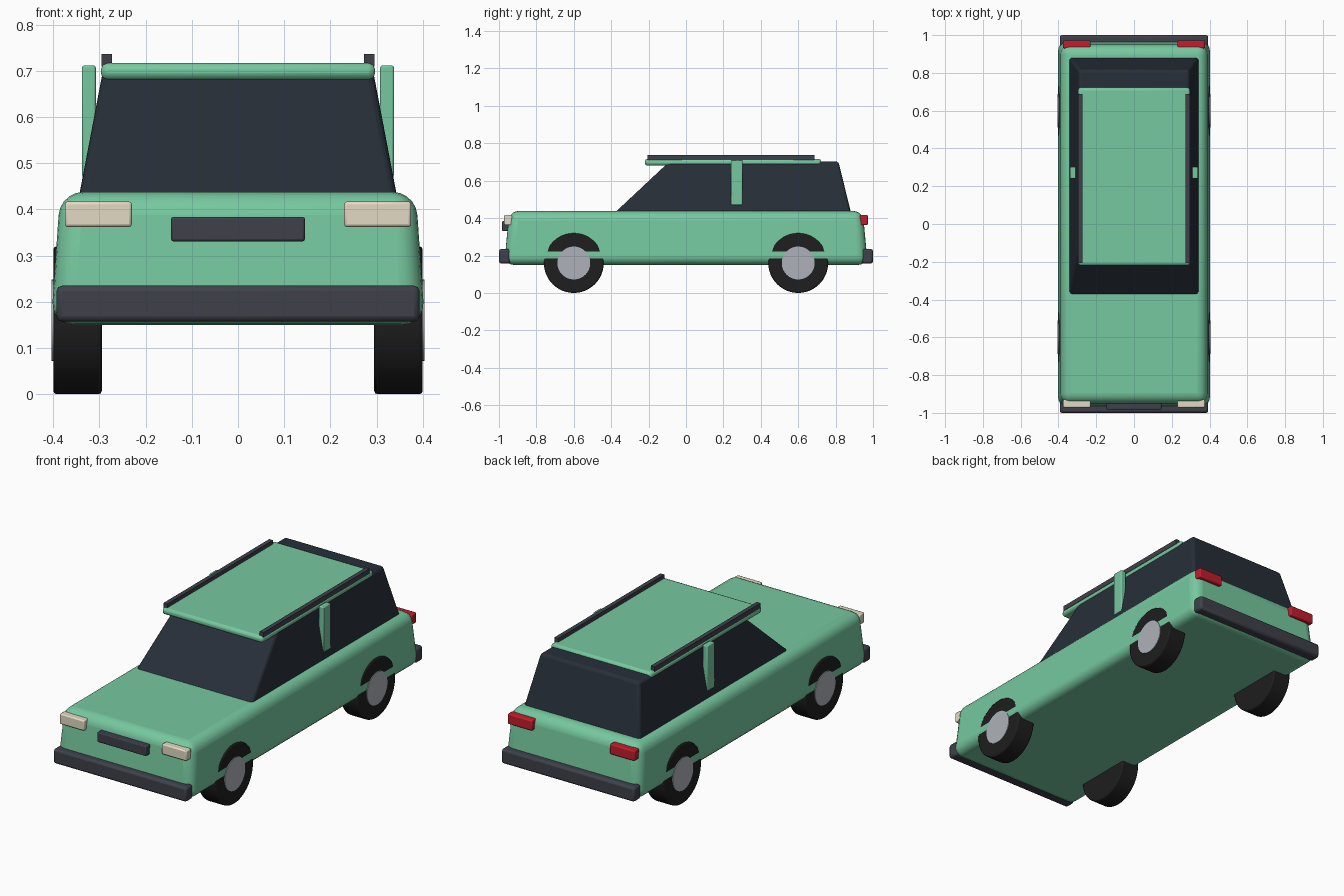
import bpy, bmesh, math

if "Cube" in bpy.data.objects:
    bpy.data.objects.remove(bpy.data.objects["Cube"])


def material(name, color):
    m = bpy.data.materials.new(name)
    m.diffuse_color = (*color, 1)
    m.use_nodes = True
    m.node_tree.nodes["Principled BSDF"].inputs["Base Color"].default_value = m.diffuse_color
    return m


GREEN = material("green_paint", (0.18, 0.58, 0.35))
GLASS = material("dark_glass", (0.02, 0.028, 0.04))
TRIM = material("grey_trim", (0.05, 0.053, 0.068))
RUBBER = material("rubber", (0.013, 0.013, 0.014))
METAL = material("hub_metal", (0.42, 0.44, 0.48))
CREAM = material("cream_lamp", (0.77, 0.70, 0.55))
RED = material("red_lamp", (0.55, 0.012, 0.025))


def finish(obj, mat, bevel, segments):
    obj.data.materials.append(mat)
    if bevel:
        mod = obj.modifiers.new("rounding", "BEVEL")
        mod.width, mod.segments = bevel, segments
        mod.limit_method = "ANGLE"
        mod.angle_limit = math.radians(40)
    bpy.ops.object.select_all(action="DESELECT")
    obj.select_set(True)
    bpy.context.view_layer.objects.active = obj
    bpy.ops.object.shade_smooth_by_angle(angle=math.radians(35))
    return obj


def frustum(name, low, high, z, mat, bevel=0.0, segments=2):
    """Tapered box: low/high are (x0, x1, y0, y1) rectangles at heights z."""
    bm = bmesh.new()
    rings = []
    for (x0, x1, y0, y1), h in zip((low, high), z):
        rings.append([bm.verts.new((x, y, h)) for x, y in
                      ((x0, y0), (x1, y0), (x1, y1), (x0, y1))])
    bm.faces.new(rings[0][::-1])
    bm.faces.new(rings[1])
    for i in range(4):
        j = (i + 1) % 4
        bm.faces.new((rings[0][i], rings[0][j], rings[1][j], rings[1][i]))
    mesh = bpy.data.meshes.new(name)
    bm.to_mesh(mesh)
    bm.free()
    obj = bpy.data.objects.new(name, mesh)
    bpy.context.collection.objects.link(obj)
    return finish(obj, mat, bevel, segments)


def box(name, x, y, z, mat, bevel=0.006):
    rect = (*x, *y)
    return frustum(name, rect, rect, z, mat, bevel)


def disc(name, radius, x, y, z, mat, bevel):
    bpy.ops.mesh.primitive_cylinder_add(
        vertices=48, radius=radius, depth=x[1] - x[0],
        location=(sum(x) / 2, y, z), rotation=(0, math.pi / 2, 0))
    obj = bpy.context.object
    obj.name = name
    return finish(obj, mat, bevel, 2)


def sided(side, a, b):
    return tuple(sorted((side * a, side * b)))


# Body and glass cabin
frustum("body", (-0.405, 0.405, -0.972, 0.972), (-0.385, 0.385, -0.945, 0.945),
        (0.15, 0.438), GREEN, 0.05, 5)
frustum("cabin_glass", (-0.345, 0.345, -0.385, 0.883), (-0.292, 0.292, -0.088, 0.815),
        (0.425, 0.703), GLASS, 0.015, 3)

# Roof panel and front grille
box("roof_panel", (-0.297, 0.297), (-0.22, 0.722), (0.681, 0.717), GREEN, 0.014)
box("grille", (-0.145, 0.145), (-0.983, -0.94), (0.331, 0.384), TRIM, 0.005)

# Bumpers
box("front_bumper", (-0.393, 0.393), (-1.0, -0.94), (0.157, 0.235), TRIM, 0.012)
box("rear_bumper", (-0.393, 0.393), (0.94, 1.0), (0.157, 0.235), TRIM, 0.012)

# Paired parts on both sides
for side, label in ((-1, "left"), (1, "right")):
    box(f"{label}_headlight", sided(side, 0.23, 0.375), (-0.972, -0.93),
        (0.362, 0.417), CREAM)
    box(f"{label}_taillight", sided(side, 0.23, 0.375), (0.93, 0.972),
        (0.362, 0.417), RED)
    box(f"{label}_roof_rail", sided(side, 0.273, 0.296), (-0.207, 0.687),
        (0.71, 0.737), TRIM, 0.0)
    box(f"{label}_pillar", sided(side, 0.308, 0.338), (0.24, 0.302),
        (0.47, 0.712), GREEN, 0.005)
    for y, end in ((-0.6, "front"), (0.6, "rear")):
        disc(f"{end}_{label}_tyre", 0.16, sided(side, 0.295, 0.4), y, 0.16, RUBBER, 0.007)
        disc(f"{end}_{label}_hub", 0.088, sided(side, 0.37, 0.404), y, 0.16, METAL, 0.0)
